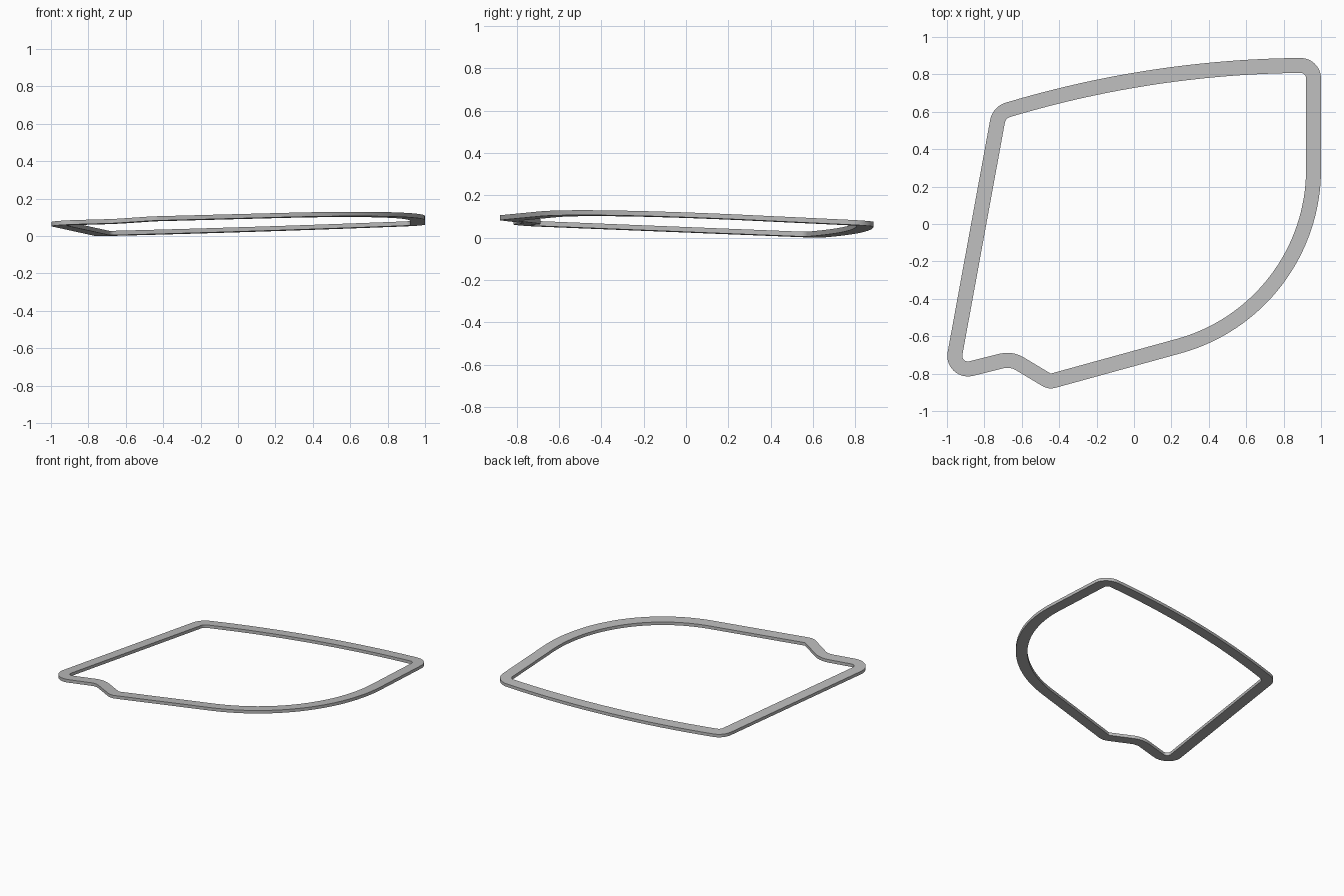
import bpy
import bmesh
import math
from mathutils import Vector

if "Cube" in bpy.data.objects:
    bpy.data.objects.remove(bpy.data.objects["Cube"], do_unlink=True)

WIDTH = 0.08
THICK = 0.023

# Outer corners, counter-clockwise from the back: x, y, rounding radius
CORNERS = [
    (1.0, 0.889, 0.11),
    (0.0975, 0.879, 5.66),
    (-0.756, 0.628, 0.12),
    (-1.027, -0.853, 0.11),
    (-0.663, -0.7625, 0.09),
    (-0.457, -0.886, 0.09),
    (1.0, -0.485, 1.02),
]


def left_normal(angle):
    return Vector((-math.sin(angle), math.cos(angle)))


def rounded_sections(corners):
    """Return outer and inner points around the rounded outline."""
    sections = []
    for i, (x, y, r) in enumerate(corners):
        p = Vector((x, y))
        before = (p - Vector(corners[i - 1][:2])).normalized()
        after = (Vector(corners[(i + 1) % len(corners)][:2]) - p).normalized()
        turn = math.atan2(before.cross(after), before.dot(after))
        start_angle = math.atan2(before.y, before.x)
        side = math.copysign(r, turn)
        start = p - before * r * math.tan(abs(turn) / 2)
        centre = start + side * left_normal(start_angle)
        steps = 32 if r > 0.5 else 14
        for k in range(steps + 1):
            n = left_normal(start_angle + turn * k / steps)
            outer = centre - side * n
            sections.append((outer, outer + WIDTH * n))
    return sections


def plane_height(p):
    """Height of the gently tilted upper face."""
    return 0.081 + 0.0395 * p.x - 0.0474 * p.y


# Flat band with a rectangular section
bm = bmesh.new()
rings = []
for outer, inner in rounded_sections(CORNERS):
    section = [(outer, 0), (outer, THICK), (inner, THICK), (inner, 0)]
    rings.append([bm.verts.new((p.x, p.y, plane_height(p) - drop)) for p, drop in section])
for i, ring in enumerate(rings):
    following = rings[(i + 1) % len(rings)]
    for k in range(4):
        m = (k + 1) % 4
        bm.faces.new((ring[k], ring[m], following[m], following[k]))
bmesh.ops.recalc_face_normals(bm, faces=bm.faces)

# Rest the lowest point on the ground
lowest = min(v.co.z for v in bm.verts)
bmesh.ops.translate(bm, verts=bm.verts, vec=(0, 0, -lowest))

mesh = bpy.data.meshes.new("seal_frame")
bm.to_mesh(mesh)
bm.free()
frame = bpy.data.objects.new("seal_frame", mesh)
bpy.context.collection.objects.link(frame)

# Plain grey
grey = bpy.data.materials.new("light_grey")
grey.use_nodes = True
colour = (0.5, 0.5, 0.5, 1.0)
grey.diffuse_color = colour
grey.node_tree.nodes["Principled BSDF"].inputs["Base Color"].default_value = colour
mesh.materials.append(grey)

# Smooth curves with crisp edges
bpy.ops.object.select_all(action="DESELECT")
frame.select_set(True)
bpy.context.view_layer.objects.active = frame
bpy.ops.object.shade_smooth_by_angle(angle=math.radians(30))
